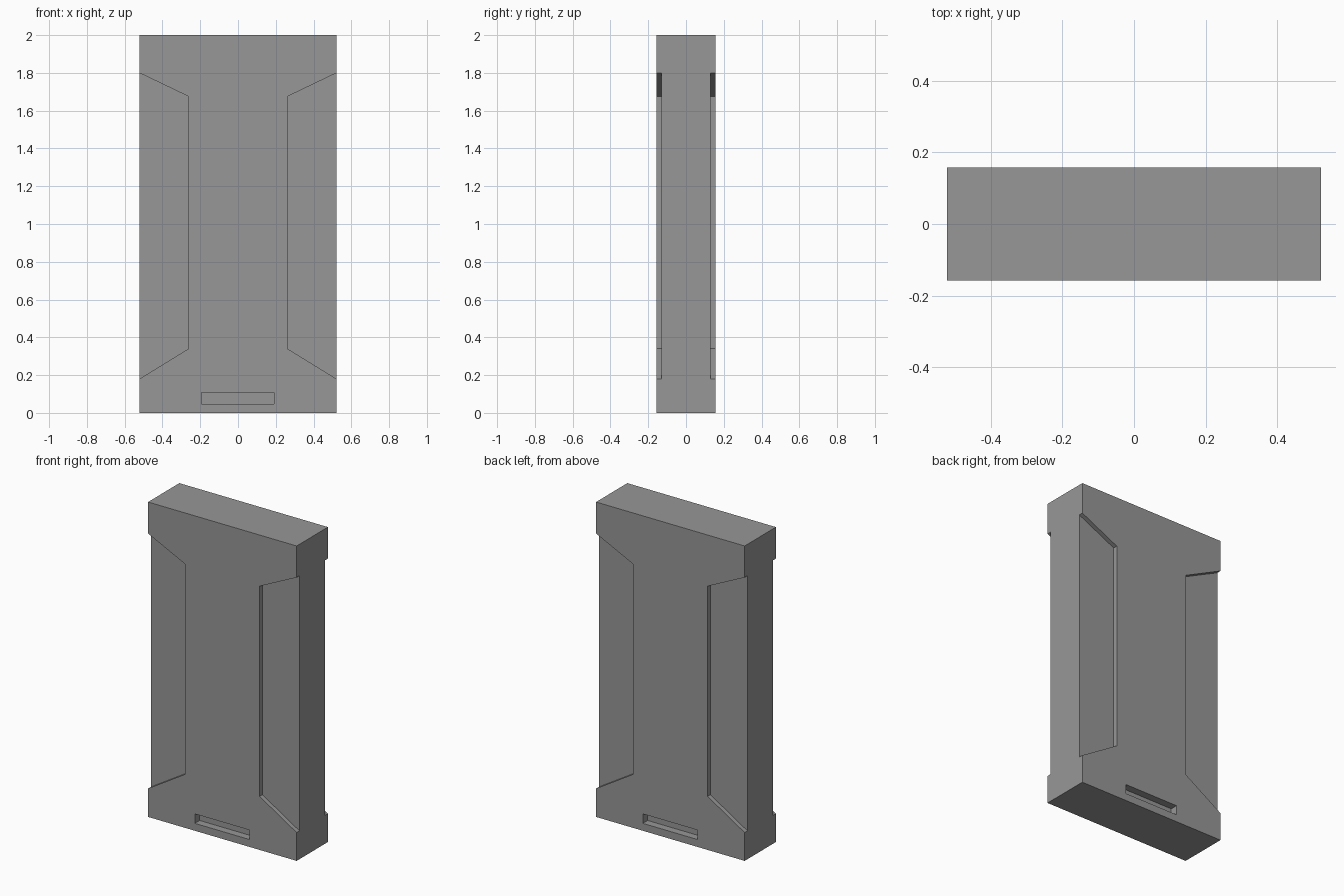
import bpy, bmesh

if "Cube" in bpy.data.objects:
    bpy.data.objects.remove(bpy.data.objects["Cube"])

W, D, H = 0.522, 0.157, 2.0     # half width, half depth, height
RECESS, SLOT = 0.028, 0.048     # cut depths


def add_prism(bm, profile, y0, y1):
    """Extrude an x/z profile from y0 to y1."""
    face = bm.faces.new([bm.verts.new((x, y0, z)) for x, z in profile])
    ext = bmesh.ops.extrude_face_region(bm, geom=[face])
    verts = [v for v in ext["geom"] if isinstance(v, bmesh.types.BMVert)]
    bmesh.ops.translate(bm, vec=(0, y1 - y0, 0), verts=verts)


# Dark grey finish
dark_grey = bpy.data.materials.new("dark_grey")
dark_grey.diffuse_color = (0.31, 0.31, 0.31, 1)
dark_grey.use_nodes = True
dark_grey.node_tree.nodes["Principled BSDF"].inputs["Base Color"].default_value = dark_grey.diffuse_color


def make_object(name, bm):
    bmesh.ops.recalc_face_normals(bm, faces=bm.faces[:])
    mesh = bpy.data.meshes.new(name)
    bm.to_mesh(mesh)
    bm.free()
    mesh.materials.append(dark_grey)
    obj = bpy.data.objects.new(name, mesh)
    bpy.context.collection.objects.link(obj)
    return obj


# Slab body
bm = bmesh.new()
add_prism(bm, [(-W, 0), (W, 0), (W, H), (-W, H)], -D, D)
slab = make_object("slab_body", bm)

# Side recesses and bottom slot, repeated on front and back by half turn
recess = [(0.262, 0.34), (W, 0.18), (W + 0.1, 0.18),
          (W + 0.1, 1.80), (W, 1.80), (0.262, 1.675)]
slot = [(-0.193, 0.047), (0.19, 0.047), (0.19, 0.107), (-0.193, 0.107)]
bm = bmesh.new()
for turn in (1, -1):
    for side in (1, -1):
        add_prism(bm, [(side * x, z) for x, z in recess],
                  -turn * (D + 0.1), -turn * (D - RECESS))
    add_prism(bm, [(turn * x, z) for x, z in slot],
              -turn * (D + 0.1), -turn * (D - SLOT))
cutter = make_object("recess_cutter", bm)
cutter.hide_render = True

# Carve the slab, then drop the cutter
mod = slab.modifiers.new("carve", "BOOLEAN")
mod.operation = "DIFFERENCE"
mod.solver = "EXACT"
mod.object = cutter
bpy.context.view_layer.objects.active = slab
bpy.ops.object.modifier_apply(modifier=mod.name)
bpy.data.objects.remove(cutter)
